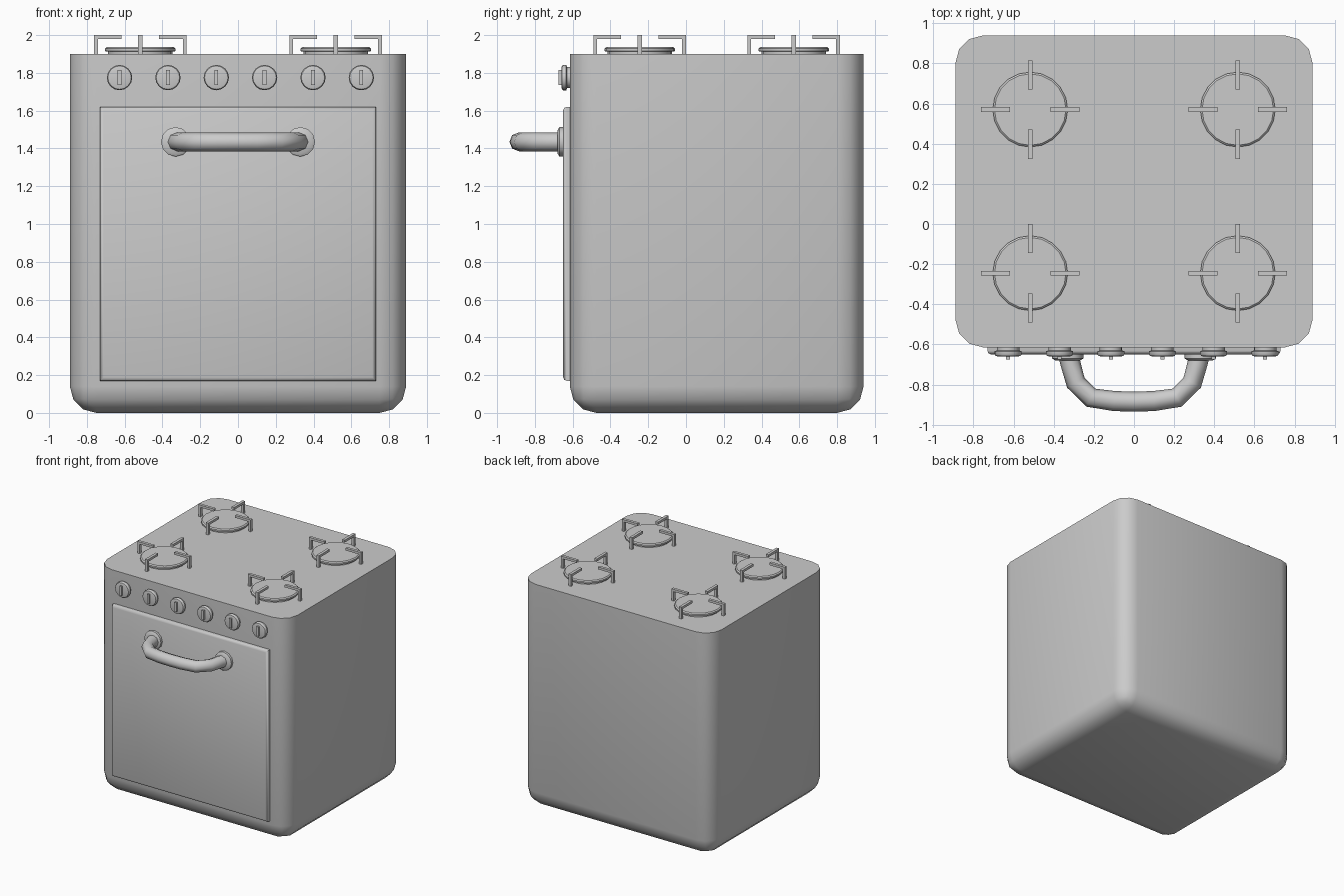
import bpy, bmesh, math
from mathutils import Matrix, Vector

cube = bpy.data.objects.get("Cube")
if cube:
    bpy.data.objects.remove(cube)

enamel = bpy.data.materials.new("grey_enamel")
enamel.use_nodes = True
enamel.diffuse_color = (0.6, 0.6, 0.6, 1)
enamel.node_tree.nodes["Principled BSDF"].inputs["Base Color"].default_value = (0.6, 0.6, 0.6, 1)


def finish(bm, name, angle=40):
    bmesh.ops.recalc_face_normals(bm, faces=bm.faces)
    mesh = bpy.data.meshes.new(name)
    bm.to_mesh(mesh)
    bm.free()
    mesh.materials.append(enamel)
    obj = bpy.data.objects.new(name, mesh)
    bpy.context.collection.objects.link(obj)
    bpy.ops.object.select_all(action='DESELECT')
    obj.select_set(True)
    bpy.context.view_layer.objects.active = obj
    bpy.ops.object.shade_smooth_by_angle(angle=math.radians(angle))
    return obj


def add_box(bm, lo, hi):
    lo, hi = Vector(lo), Vector(hi)
    mat = Matrix.Translation((lo + hi) / 2) @ Matrix.Diagonal((*(hi - lo), 1))
    return bmesh.ops.create_cube(bm, size=1, matrix=mat)["verts"]


def lathe(bm, profile, sides, matrix):
    """Spin (radius, height) pairs around z, cap both ends, then place."""
    rings = [[bm.verts.new(matrix @ Vector((r * math.cos(a), r * math.sin(a), h)))
              for a in (2 * math.pi * i / sides for i in range(sides))]
             for r, h in profile]
    for a, b in zip(rings, rings[1:]):
        for i in range(sides):
            j = (i + 1) % sides
            bm.faces.new((a[i], a[j], b[j], b[i]))
    bm.faces.new(rings[0])
    bm.faces.new(rings[-1])


def facing_front(x, y, z):
    return Matrix.Translation((x, y, z)) @ Matrix.Rotation(math.pi / 2, 4, 'X')


# Body: rounded uprights and base, sharp hob edge
bm = bmesh.new()
add_box(bm, (-0.89, -0.615, 0), (0.89, 0.94, 1.9))
edges = [e for e in bm.edges if min(v.co.z for v in e.verts) < 0.1]
bmesh.ops.bevel(bm, geom=edges, offset=0.14, segments=3, profile=0.5, affect='EDGES')
finish(bm, "body", 50)

# Oven door with a stepped rim
bm = bmesh.new()
add_box(bm, (-0.73, -0.65, 0.17), (0.73, -0.6, 1.62))
front = [e for e in bm.edges if all(v.co.y < -0.64 for v in e.verts)]
bmesh.ops.bevel(bm, geom=front, offset=0.018, segments=2, profile=0.5, affect='EDGES')
finish(bm, "oven_door", 50)

# Control knobs with pointer ridges
KNOB = [(0.056, 0), (0.056, 0.02), (0.067, 0.024), (0.067, 0.04), (0.062, 0.047), (0.05, 0.05)]
for i in range(6):
    x = -0.627 + i * 0.256
    bm = bmesh.new()
    lathe(bm, KNOB, 16, facing_front(x, -0.61, 1.775))
    add_box(bm, (x - 0.01, -0.674, 1.735), (x + 0.01, -0.65, 1.815))
    finish(bm, f"knob_{i + 1}")

# Door handle: tube swept along a mirrored bow
half = [(0.33, -0.64), (0.315, -0.7), (0.29, -0.79), (0.215, -0.865), (0.1, -0.882)]
path = [(-x, y) for x, y in half] + [(0, -0.885)] + half[::-1]
curve = bpy.data.curves.new("handle_path", 'CURVE')
curve.dimensions = '3D'
curve.bevel_depth = 0.05
curve.bevel_resolution = 2
curve.use_fill_caps = True
spline = curve.splines.new('POLY')
spline.points.add(len(path) - 1)
for p, (x, y) in zip(spline.points, path):
    p.co = (x, y, 1.435, 1)
tube = bpy.data.objects.new("handle_path", curve)
bpy.context.collection.objects.link(tube)
bpy.context.view_layer.update()
bm = bmesh.new()
bm.from_mesh(tube.evaluated_get(bpy.context.evaluated_depsgraph_get()).to_mesh())
bpy.data.objects.remove(tube)
finish(bm, "door_handle", 60)

# Handle flanges
for side, name in ((1, "left"), (-1, "right")):
    bm = bmesh.new()
    lathe(bm, [(0.078, 0), (0.078, 0.025), (0.062, 0.035)], 12,
          facing_front(side * 0.33, -0.645, 1.435))
    finish(bm, f"{name}_handle_flange")

# Burners: cap plus four bent pan supports
CAP = [(0.17, -0.005), (0.17, 0.012), (0.187, 0.015), (0.187, 0.028), (0.178, 0.036)]
for cx, side in ((0.517, "left"), (-0.517, "right")):
    for cy, row in ((-0.245, "front"), (0.57, "back")):
        base = Matrix.Translation((cx, cy, 1.9))
        bm = bmesh.new()
        lathe(bm, CAP, 20, base)
        finish(bm, f"{row}_{side}_burner")
        bm = bmesh.new()
        for k in range(4):
            verts = add_box(bm, (0.1, -0.012, 0.08), (0.245, 0.012, 0.1))
            verts += add_box(bm, (0.225, -0.012, -0.005), (0.245, 0.012, 0.08))
            turn = base @ Matrix.Rotation(k * math.pi / 2, 4, 'Z')
            bmesh.ops.transform(bm, matrix=turn, verts=verts)
        finish(bm, f"{row}_{side}_pan_support", 30)
